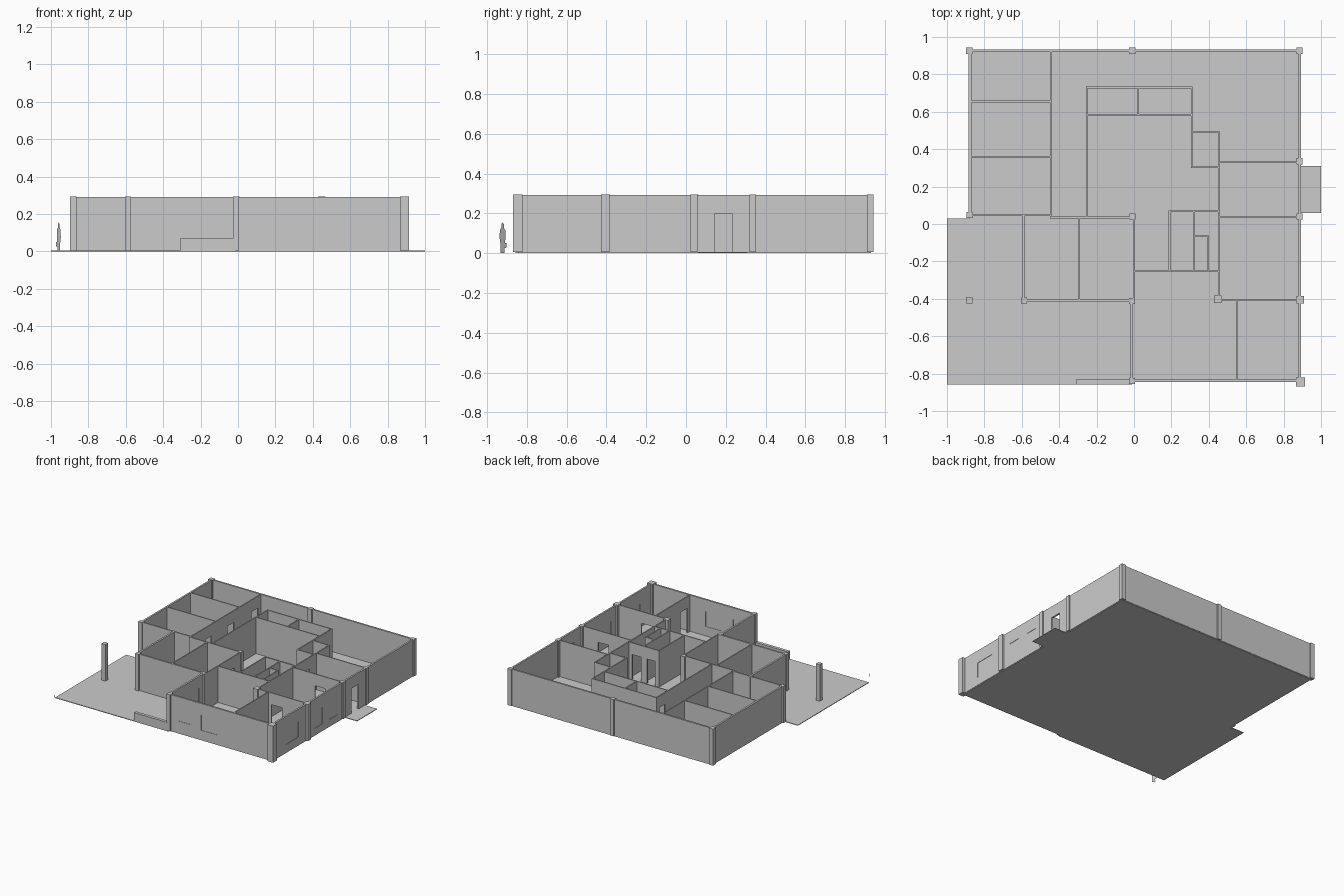
import bpy, bmesh
from mathutils import Vector

SLAB, TOP = 0.005, 0.292
DOOR_H = 0.2


def finish(bm, name):
    bmesh.ops.recalc_face_normals(bm, faces=bm.faces)
    me = bpy.data.meshes.new(name)
    bm.to_mesh(me)
    bm.free()
    ob = bpy.data.objects.new(name, me)
    bpy.context.collection.objects.link(ob)
    return ob


def prism(name, pts, z0, z1):
    bm = bmesh.new()
    f = bm.faces.new([bm.verts.new((x, y, z0)) for x, y in pts])
    ext = bmesh.ops.extrude_face_region(bm, geom=[f])
    vs = [g for g in ext["geom"] if isinstance(g, bmesh.types.BMVert)]
    bmesh.ops.translate(bm, verts=vs, vec=(0, 0, z1 - z0))
    return finish(bm, name)


def box(name, x0, x1, y0, y1, z0, z1):
    return prism(name, [(x0, y0), (x1, y0), (x1, y1), (x0, y1)], z0, z1)


def wall(name, axis, c, a, b, t=0.01, doors=(), windows=()):
    """Straight wall along an axis at offset c from a to b, with openings cut out."""
    a, b = a - t / 2, b + t / 2
    holes = [(s, e, SLAB, DOOR_H) for s, e in doors] + list(windows)
    us = sorted({a, b} | {h[i] for h in holes for i in (0, 1)})
    zs = sorted({SLAB, TOP} | {h[i] for h in holes for i in (2, 3)})

    def place(u, v, z):
        return (u, v, z) if axis == "x" else (v, u, z)

    bm = bmesh.new()
    for u0, u1 in zip(us, us[1:]):
        for z0, z1 in zip(zs, zs[1:]):
            um, zm = (u0 + u1) / 2, (z0 + z1) / 2
            if any(h[0] < um < h[1] and h[2] < zm < h[3] for h in holes):
                continue
            bm.faces.new([bm.verts.new(place(u, c - t / 2, z)) for u, z in
                          ((u0, z0), (u1, z0), (u1, z1), (u0, z1))])
    bmesh.ops.remove_doubles(bm, verts=bm.verts, dist=1e-5)
    ext = bmesh.ops.extrude_face_region(bm, geom=bm.faces[:])
    vs = [g for g in ext["geom"] if isinstance(g, bmesh.types.BMVert)]
    bmesh.ops.translate(bm, verts=vs, vec=place(0, t, 0))
    finish(bm, name)
    # window panes, slightly recessed
    for i, (s, e, z0, z1) in enumerate(windows):
        p, q = c - t * 0.3, c + t * 0.3
        args = (s, e, p, q) if axis == "x" else (p, q, s, e)
        box(f"{name}_pane_{i}", *args, z0, z1)


# floor slab: house, front-left terrace and side doorstep in one outline
prism("floor_slab", [
    (-1, -0.857), (-0.01, -0.857), (-0.01, -0.842), (0.89, -0.842),
    (0.89, 0.06), (1, 0.06), (1, 0.31), (0.89, 0.31), (0.89, 0.93),
    (-0.88, 0.93), (-0.88, 0.03), (-1, 0.03)], 0, SLAB)

# outer walls
E = 0.014
wall("back_wall", "x", 0.926, -0.877, 0.887, E)
wall("left_wall", "y", -0.877, 0.047, 0.926, E)
wall("right_wall", "y", 0.887, -0.838, 0.926, E, doors=[(0.145, 0.232)],
     windows=[(-0.68, -0.52, 0.07, 0.19), (-0.32, -0.22, 0.06, 0.19),
              (-0.13, -0.03, 0.06, 0.19)])
wall("front_wall", "x", -0.838, -0.014, 0.887, E,
     windows=[(0.07, 0.17, 0.1, 0.2), (0.27, 0.41, 0.08, 0.2)])
wall("porch_side_wall", "y", -0.014, -0.838, -0.407, E,
     windows=[(-0.66, -0.48, 0.08, 0.2)])
wall("porch_back_wall", "x", -0.407, -0.593, -0.01, E)
wall("terrace_wall", "y", -0.593, -0.407, 0.047, E)
wall("left_room_front_wall", "x", 0.047, -0.877, -0.445)

# inner walls: (axis, offset, start, end, doorways)
inner = [
    ("y", -0.445, 0.035, 0.926, [(0.8, 0.88), (0.5, 0.58), (0.22, 0.3)]),
    ("x", 0.655, -0.877, -0.445, []),
    ("x", 0.36, -0.877, -0.445, []),
    ("x", 0.035, -0.445, -0.01, []),
    ("y", -0.293, -0.407, 0.035, []),
    ("y", -0.252, 0.583, 0.73, [(0.63, 0.7)]),
    ("y", -0.252, 0.035, 0.583, []),
    ("x", 0.73, -0.252, 0.308, []),
    ("x", 0.583, -0.252, 0.308, []),
    ("y", 0.023, 0.583, 0.73, []),
    ("y", 0.308, 0.303, 0.73, []),
    ("x", 0.493, 0.308, 0.453, []),
    ("x", 0.303, 0.308, 0.453, []),
    ("y", 0.453, -0.405, 0.493, [(0.13, 0.24)]),
    ("x", 0.33, 0.453, 0.887, []),
    ("x", 0.037, 0.453, 0.887, [(0.65, 0.74)]),
    ("x", 0.068, 0.19, 0.453, [(0.22, 0.29), (0.345, 0.42)]),
    ("y", 0.19, -0.252, 0.068, []),
    ("y", 0.32, -0.252, 0.068, []),
    ("x", -0.252, 0.0, 0.453, []),
    ("y", 0.0, -0.407, 0.035, [(-0.14, -0.05)]),
    ("x", -0.405, 0.453, 0.887, [(0.58, 0.67)]),
    ("y", 0.55, -0.838, -0.405, [(-0.8, -0.71)]),
    ("y", 0.397, -0.252, -0.066, []),
    ("x", -0.066, 0.32, 0.397, []),
]
for i, (axis, c, a, b, doors) in enumerate(inner):
    wall(f"inner_wall_{i}", axis, c, a, b, 0.009, doors)

# square columns: x, y, width
columns = [
    (-0.88, 0.926, 0.034), (-0.01, 0.926, 0.034), (0.885, 0.926, 0.034),
    (0.885, 0.335, 0.034), (0.885, 0.04, 0.034), (0.889, -0.405, 0.042),
    (0.891, -0.845, 0.048), (-0.011, -0.84, 0.032), (-0.011, -0.412, 0.032),
    (-0.008, 0.04, 0.032), (-0.88, 0.047, 0.032), (-0.588, -0.41, 0.032),
    (0.447, -0.402, 0.04), (-0.88, -0.408, 0.034)]
for i, (x, y, w) in enumerate(columns):
    h = w / 2
    box(f"column_{i}", x - h, x + h, y - h, y + h, SLAB, TOP + 0.002)

# low parapet at the terrace front
box("low_parapet", -0.31, -0.02, -0.857, -0.832, SLAB, 0.07)

# flat standing figure beside the terrace: (sideways, height) outline
outline = [(-0.012, 0), (0.012, 0), (0.011, 0.025), (0.026, 0.028), (0.026, 0.05),
           (0.015, 0.052), (0.018, 0.075), (0.017, 0.115), (0.008, 0.128),
           (0.008, 0.145), (0, 0.155), (-0.008, 0.145), (-0.008, 0.128),
           (-0.017, 0.115), (-0.018, 0.075), (-0.012, 0.04)]
base, along = Vector((-0.958, -0.922, 0)), Vector((-0.58, 0.81, 0))
bm = bmesh.new()
bm.faces.new([bm.verts.new(base + along * u + Vector((0, 0, z))) for u, z in outline])
finish(bm, "figure_silhouette")
